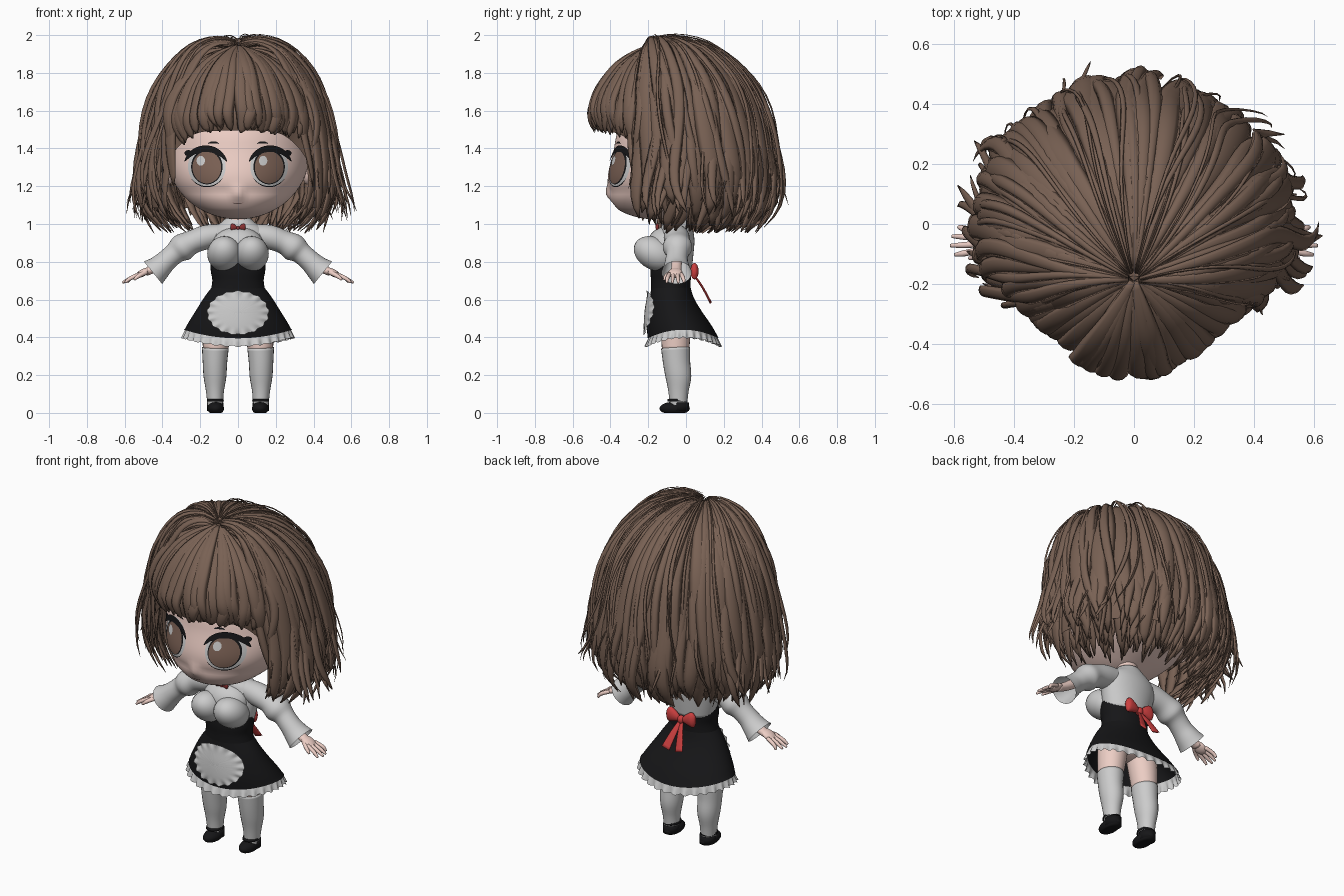
import bpy, bmesh, random
from math import sin, cos, pi, radians, sqrt, exp
from mathutils import Vector, Matrix

if "Cube" in bpy.data.objects:
    bpy.data.objects.remove(bpy.data.objects["Cube"])

rng = random.Random(4)
COLORS = dict(hair=(.19, .12, .088, 1), skin=(.85, .62, .56, 1), black=(.008, .008, .009, 1),
              red=(.6, .05, .05, 1), iris=(.2, .12, .09, 1), lip=(.6, .36, .33, 1), cord=(.25, .03, .03, 1))
MATS = {}
for key, col in COLORS.items():
    MATS[key] = bpy.data.materials.new(key)
    MATS[key].diffuse_color = col


def finish(name, bm, color):
    bmesh.ops.recalc_face_normals(bm, faces=bm.faces)
    me = bpy.data.meshes.new(name)
    bm.to_mesh(me)
    bm.free()
    for p in me.polygons:
        p.use_smooth = True
    if color:
        me.materials.append(MATS[color])
    ob = bpy.data.objects.new(name, me)
    bpy.context.collection.objects.link(ob)
    return ob


def add_loft(bm, rings, closed=True, caps=False):
    vs = [[bm.verts.new(p) for p in r] for r in rings]
    n = len(vs[0])
    for a, b in zip(vs, vs[1:]):
        for i in range(n if closed else n - 1):
            j = (i + 1) % n
            bm.faces.new((a[i], a[j], b[j], b[i]))
    if caps:
        bm.faces.new(vs[0])
        bm.faces.new(vs[-1][::-1])


def loft(name, rings, color=None, closed=True, caps=False):
    bm = bmesh.new()
    add_loft(bm, rings, closed, caps)
    return finish(name, bm, color)


def curve(tab, t):
    # Catmull-Rom through equally spaced rows
    n = len(tab)
    k = max(0, min(t, 1)) * (n - 1)
    i = min(int(k), n - 2)
    f = k - i
    rows = zip(tab[max(i - 1, 0)], tab[i], tab[i + 1], tab[min(i + 2, n - 1)])
    return [.5 * (2 * b + (c - a) * f + (2 * a - 5 * b + 4 * c - d) * f * f
                  + (3 * b - a - 3 * c + d) * f ** 3) for a, b, c, d in rows]


def tube(name, rows, color=None, n=24, steps=4, caps=True):
    # rows: x, y, z, in-plane radius, y radius
    m = (len(rows) - 1) * steps
    pts = [curve(rows, i / m) for i in range(m + 1)]
    rings = []
    for i, p in enumerate(pts):
        d = (Vector(pts[min(i + 1, m)][:3]) - Vector(pts[max(i - 1, 0)][:3])).normalized()
        v = (Vector((0, 1, 0)) - d * d.y).normalized()
        u = d.cross(v)
        rings.append([Vector(p[:3]) + u * p[3] * cos(2 * pi * k / n) + v * p[4] * sin(2 * pi * k / n)
                      for k in range(n)])
    return loft(name, rings, color, True, caps)


def ball(name, loc, size, color=None, rot=0, seg=28, warp=None, axis='Y'):
    bm = bmesh.new()
    m = Matrix.Translation(loc) @ Matrix.Rotation(rot, 4, axis) @ Matrix.Diagonal((*size, 1))
    bmesh.ops.create_uvsphere(bm, u_segments=seg, v_segments=seg * 2 // 3, radius=1, matrix=m)
    if warp:
        for v in bm.verts:
            warp(v.co)
    return finish(name, bm, color)


def patch(name, surf, c, r, lift, color=None, a0=0, a1=360, inner=.001, scallop=0, n=96):
    # elliptical piece laid on a front-facing surface
    rings = []
    for k in range(9):
        ring = []
        for i in range(n + 1):
            a = radians(a0 + (a1 - a0) * i / n)
            lo = inner if a1 - a0 == 360 else 1 - (1 - inner) * sin(pi * i / n) ** .6 * .999
            q = lo + (1 - lo) * k / 8
            w = scallop * sin(17 * a) * max(0, q - .8) * 5
            x, z = c[0] + r[0] * q * (1 + w) * cos(a), c[1] + r[1] * q * (1 + w) * sin(a)
            ring.append((x, surf(x, z) - lift - .25 * w, z))
        rings.append(ring)
    return loft(name, rings, color, False)


# Head and face
def face_shift(x, z):
    k = max(0, min(1, (1.42 - z) / .3))
    return -.1 * k * k * (3 - 2 * k) - .065 * max(0, min(1, (1.17 - z) / .1))


def nose(x, z):
    return -.025 * exp(-(x / .03) ** 2 - ((z - 1.165) / .035) ** 2)


def face_y(x, z):
    return -.38 * sqrt(max(.01, 1 - (x / .38) ** 2 - ((z - 1.38) / .36) ** 2)) + face_shift(x, z) + nose(x, z)


def head_warp(v):
    v.y += face_shift(v.x, v.z) + (nose(v.x, v.z) if v.y < 0 else 0)


ball("head", (0, 0, 1.38), (.38, .38, .355), "skin", seg=80, warp=head_warp)
patch("mouth", face_y, (0, 1.115), (.03, .008), .003, "lip", 190, 350, .5)
for s in (-1, 1):
    x = .165 * s
    ball("ear", (.365 * s, -.03, 1.28), (.025, .05, .07), "skin")
    patch("eye_white", face_y, (x, 1.305), (.1, .108), .003)
    patch("iris_rim", face_y, (x, 1.303), (.083, .093), .006, "black")
    patch("iris", face_y, (x, 1.3), (.076, .085), .009, "iris")
    patch("eye_glint", face_y, (x - .032, 1.335), (.022, .026), .013)
    patch("upper_lash", face_y, (x + .006 * s, 1.308), (.116, .108), .012, "black", 12, 168, .68)
    patch("lash_wing", face_y, (x + .098 * s, 1.375), (.02, .016), .012, "black")
    patch("lower_lash", face_y, (x, 1.305), (.102, .11), .006, "black", 215, 325, .95)
    patch("eyebrow", face_y, (.13 * s, 1.418), (.032, .02), .006, "black", 20, 160, .4)

# Torso, bust and waistband
tube("neck", [(0, -.06, .98, .06, .055), (0, -.06, 1.1, .06, .055)], "skin")
tube("blouse", [(0, -.05, 1.03, .065, .06), (0, -.05, 1.0, .1, .075), (0, -.05, .97, .145, .085),
                (0, -.05, .92, .168, .095), (0, -.06, .85, .158, .1), (0, -.07, .76, .138, .1)], n=40)
tube("waistband", [(0, -.075, .8, .146, .105), (0, -.08, .75, .144, .108), (0, -.08, .70, .136, .105),
                   (0, -.08, .64, .146, .105)], "black", n=40)
ball("chest", (0, -.11, .89), (.135, .095, .095), rot=-.5, axis='X')
for s in (-1, 1):
    ball("bust", (.073 * s, -.165, .842), (.09, .118, .085), rot=-.5, axis='X')

# Skirt with ruffled hem and apron
SKIRT = [(.67, -.08, .135, .103), (.61, -.075, .178, .116), (.54, -.06, .217, .142),
         (.46, -.035, .258, .172), (.395, -.015, .285, .188)]


def skirt_pt(a, t, grow=0, dz=0):
    z, cy, rx, ry = curve(SKIRT, t)
    return ((rx + grow) * cos(a), cy + (ry + grow) * sin(a), z + dz + .045 * t * t * cos(a) ** 2)


def skirt_y(x, z):
    t = min(range(101), key=lambda i: abs(curve(SKIRT, i / 100)[0] - z)) / 100
    _, cy, rx, ry = curve(SKIRT, t)
    return cy - ry * sqrt(max(.05, 1 - (x / rx) ** 2))


ANG = [2 * pi * i / 240 for i in range(240)]
loft("skirt", [[skirt_pt(a, k / 16) for a in ANG] for k in range(17)], "black")
loft("skirt_ruffle", [[skirt_pt(a, 1, -.008 + .016 * q + .009 * q * sin(30 * a), .008 - .05 * q + .004 * q * cos(30 * a))
                       for a in ANG] for q in (0, .3, .6, 1)])
patch("apron", skirt_y, (0, .53), (.162, .115), .017, scallop=.025, n=144)
ball("hips", (0, -.06, .56), (.15, .1, .08), "skin")


# Ribbons
def bow(c, k, tail_back, color):
    x, y, z = c
    ball("bow_knot", c, (.025 * k, .022 * k, .028 * k), color)
    for s in (-1, 1):
        tube("bow_loop", [(x + s * d * k, y, z + h * k, r * k, f * k) for d, h, r, f in
                          ((.01, 0, .012, .01), (.045, .01, .035, .022), (.085, .018, .05, .024),
                           (.105, .02, .025, .01))], color, n=16)
        tube("bow_tail", [(x + s * d * k, y + b * tail_back, z - h * k, r * k, .006 * k) for d, h, b, r in
                          ((.005, .01, 0, .012), (.025, .08, .5, .022), (.05, .17, 1, .03))], color, n=12)


bow((0, .045, .735), .88, .085, "red")
bow((0, -.152, .978), .38, -.045, "cord")

# Arms, hands, legs and shoes
for s in (-1, 1):
    tube("sleeve", [(s * x, y, z, r, q) for x, y, z, r, q in (
        (.09, -.05, .945, .055, .06), (.17, -.05, .93, .064, .068), (.24, -.045, .905, .062, .068),
        (.295, -.045, .875, .073, .078), (.335, -.045, .845, .058, .06), (.38, -.05, .805, .057, .06),
        (.42, -.05, .767, .066, .07), (.45, -.05, .742, .077, .08))], n=32, caps=False)
    tube("wrist", [(s * .34, -.05, .84, .03, .03), (s * .43, -.05, .775, .025, .027),
                   (s * .49, -.055, .744, .02, .03)], "skin")
    ball("palm", (s * .505, -.056, .741), (.045, .038, .019), "skin", rot=s * .5)
    for i in range(4):
        y = -.088 + .021 * i
        e = (.597, .612, .607, .585)[i]
        tube("finger", [(s * .52, y, .735, .011, .011), (s * .57, y + .007 * (i - 1.5), .712, .0105, .0105),
                        (s * e, y + .01 * (i - 1.5), .69, .006, .006)], "skin", n=10)
    tube("thumb", [(s * .485, -.075, .745, .013, .013), (s * .525, -.105, .725, .011, .011),
                   (s * .55, -.115, .705, .006, .006)], "skin", n=10)
    tube("thigh", [(s * .095, -.06, .56, .085, .085), (s * .11, -.055, .44, .079, .08),
                   (s * .12, -.055, .33, .066, .072)], "skin")
    tube("stocking", [(s * .12, -.055, .345, .071, .077), (s * .122, -.05, .27, .065, .072),
                      (s * .122, -.04, .19, .06, .068), (s * .122, -.04, .11, .047, .053),
                      (s * .12, -.04, .03, .04, .045)])

    def flatten(v):
        v.z = max(v.z, 0)
    ball("shoe", (s * .118, -.06, .024), (.044, .08, .035), "black", warp=flatten)
    tube("shoe_heel", [(s * .12, -.033, .01, .043, .05), (s * .12, -.033, .055, .044, .05)], "black", steps=1)
    tube("shoe_strap", [(s * .12, -.045, .06, .045, .054), (s * .12, -.045, .073, .044, .053)], "black", steps=1)

# Hair: strands run from the crown down a shared envelope (s outward, z)
LONG = [(0, 1.945), (.22, 1.965), (.48, 1.92), (.7, 1.8), (.84, 1.65), (.93, 1.45), (.975, 1.25),
        (.93, 1.09), (.77, .95)]
BANGS = [(0, 1.945), (.3, 1.905), (.6, 1.835), (.84, 1.73), (.97, 1.63), (.99, 1.56), (.91, 1.48)]
CROWN = Vector((0, -.18))


def front_angle(th):
    return abs((th + pi) % (2 * pi) - pi)


def hair_pt(th, t, tab, off=0, flip=0):
    s, z = curve(tab, t)
    s += flip * max(0, (t - .7) / .3) ** 2
    side = front_angle(th)
    if tab is BANGS:
        z -= .13 * (side / radians(50)) ** 4 * t ** 4
    k = 1 - .12 * exp(-((side - radians(40)) / radians(20)) ** 2) - .04 * exp(-((side - radians(145)) / radians(20)) ** 2)
    q = CROWN * (1 - s) + Vector((.535 * sin(th), -.51 * cos(th))) * k * s
    p = Vector((*q, z))
    return p + (p - Vector((0, 0, min(z, 1.4)))).normalized() * off


SECTION = [(-1, -.2), (-.55, .7), (0, 1), (.55, .7), (1, -.2), (0, -.5)]


def strand(bm, th, w, tab, off, end, sway, flip=0, thick=.016, wave=.03, n=20):
    ph = rng.uniform(0, 6)
    if tab is LONG:
        end -= .1 * max(0, 1 - (front_angle(th) - radians(55)) / radians(25))
    path = []
    for k in range(n + 1):
        q = k / n
        path.append(hair_pt(th + sway * sin(pi * q * .8) + wave * sin(8 * q + ph) * q * q, .03 + (end - .03) * q, tab,
                            off + .25 * wave * sin(11 * q + ph) * q * q, flip))
    rings = []
    for k, p in enumerate(path):
        t = k / n
        d = (path[min(k + 1, n)] - path[max(k - 1, 0)]).normalized()
        out = p - Vector((0, 0, min(p.z, 1.4)))
        u = d.cross(out).normalized()
        v = u.cross(d)
        f = min(1, .25 + 1.6 * t) * max(.02, 1 - t ** 7) ** .6
        rings.append([p + u * w * f * a + v * thick * f * b for a, b in SECTION])
    add_loft(bm, rings, True, True)


def lock_group(name, count, lo, hi, make):
    bm = bmesh.new()
    for i in range(count):
        make(bm, radians(lo + (hi - lo) * (i + rng.uniform(0, 1)) / count))
    return finish(name, bm, "hair")


R = rng.uniform
for nm, tab, lo, hi, end in (("hair_base_back", LONG, 60, 300, .88), ("hair_base_front", BANGS, -60, 60, .95)):
    loft(nm, [[hair_pt(radians(lo + (hi - lo) * i / 80), end * k / 24, tab, -.022) for i in range(81)]
              for k in range(25)], "hair", False)
lock_group("hair_outer", 105, 56, 304, lambda bm, th: strand(
    bm, th, R(.025, .055), LONG, R(-.012, .014), R(.86, 1), R(-.1, .1), R(-.08, .08), wave=.07))
lock_group("hair_under", 75, 60, 300, lambda bm, th: strand(
    bm, th, R(.03, .05), LONG, R(-.07, -.03), R(.94, 1), R(-.12, .12), R(-.2, -.02), wave=.08))
lock_group("hair_bangs", 34, -54, 54, lambda bm, th: strand(
    bm, th, R(.03, .05), BANGS, R(-.012, .008), R(.9, 1), R(-.1, .1)))
for lo, hi in ((65, 120), (240, 295)):
    lock_group("hair_side_flicks", 15, lo, hi, lambda bm, th: strand(
        bm, th, R(.018, .035), LONG, R(0, .03), R(.84, .95), R(-.2, .2), R(.15, .45), .011, .12))
lock_group("hair_flyaways", 26, 65, 295, lambda bm, th: strand(
    bm, th, R(.006, .014), LONG, R(.012, .04), R(.83, .96), R(-.3, .3), R(-.1, .2), .006, .12))

for m in bpy.data.materials:
    if m.users and not m.is_grease_pencil:
        m.use_nodes = True
        m.node_tree.nodes["Principled BSDF"].inputs["Base Color"].default_value = m.diffuse_color
